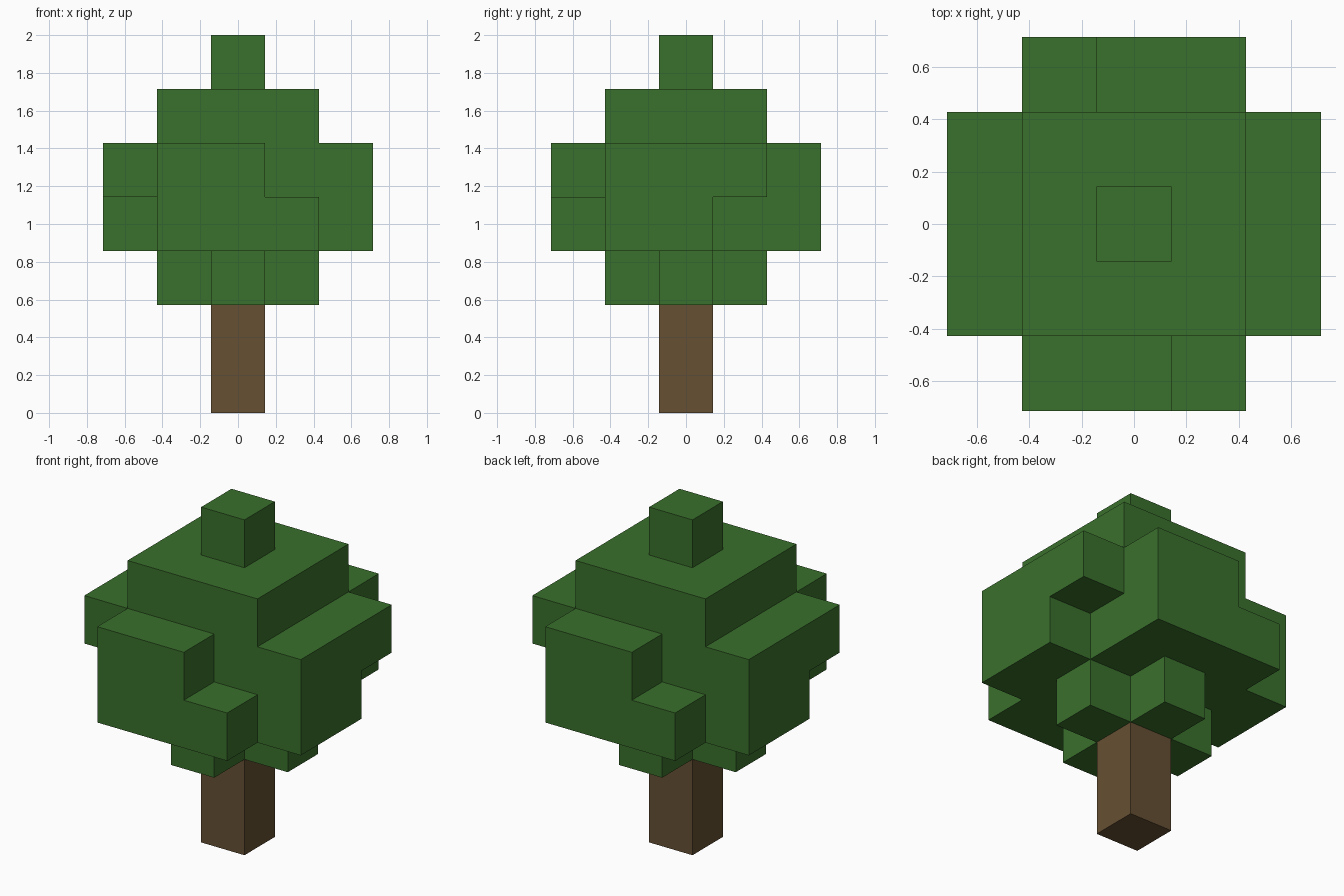
import bpy
import bmesh
from mathutils import Vector

UNIT = 2 / 7  # the tree is seven blocks tall

cube = bpy.data.objects.get("Cube")
if cube:
    bpy.data.objects.remove(cube, do_unlink=True)


def make_material(name, rgb):
    mat = bpy.data.materials.new(name)
    mat.use_nodes = True
    color = (*rgb, 1)
    mat.diffuse_color = color
    mat.node_tree.nodes["Principled BSDF"].inputs["Base Color"].default_value = color
    return mat


def block(xs, ys, zs):
    """Cells of a box, given inclusive index ranges."""
    return {(x, y, z)
            for x in range(xs[0], xs[1] + 1)
            for y in range(ys[0], ys[1] + 1)
            for z in range(zs[0], zs[1] + 1)}


def turned(cells):
    """Half turn around the trunk."""
    return {(-x, -y, z) for x, y, z in cells}


def build(name, cells, solid, mat):
    """One clean shell around the cells, without faces against solid neighbours."""
    bm = bmesh.new()
    for cell in cells:
        center = Vector(cell) + Vector((0, 0, 0.5))
        for axis in range(3):
            for sign in (-1, 1):
                n = Vector((0, 0, 0))
                n[axis] = sign
                if tuple(int(v) for v in Vector(cell) + n) in solid:
                    continue
                u = Vector((0, 0, 0))
                u[(axis + 1) % 3] = 0.5
                v = n.cross(u)
                mid = center + n / 2
                corners = (mid - u - v, mid + u - v, mid + u + v, mid - u + v)
                bm.faces.new([bm.verts.new(c * UNIT) for c in corners])
    bmesh.ops.remove_doubles(bm, verts=bm.verts, dist=0.001)
    bmesh.ops.dissolve_limit(bm, angle_limit=0.01, verts=bm.verts, edges=bm.edges)
    mesh = bpy.data.meshes.new(name)
    bm.to_mesh(mesh)
    bm.free()
    mesh.materials.append(mat)
    obj = bpy.data.objects.new(name, mesh)
    bpy.context.collection.objects.link(obj)


# Trunk
trunk = block((0, 0), (0, 0), (0, 1))

# Crown: core, top block and the cross underneath
core = block((-1, 1), (-1, 1), (3, 5))
top = block((0, 0), (0, 0), (6, 6))
cross = block((-1, 1), (0, 0), (2, 2)) | block((0, 0), (-1, 1), (2, 2))

# Bulges on the sides, each with one corner block missing
front = block((-1, 1), (-2, -2), (3, 4)) - {(1, -2, 4)}
side = block((2, 2), (-1, 1), (3, 4)) - {(2, 1, 3)}
bulges = front | side
crown = core | top | cross | bulges | turned(bulges)

solid = trunk | crown
build("trunk", trunk, solid, make_material("bark brown", (0.133, 0.080, 0.033)))
build("crown", crown, solid, make_material("leaf green", (0.042, 0.162, 0.025)))
